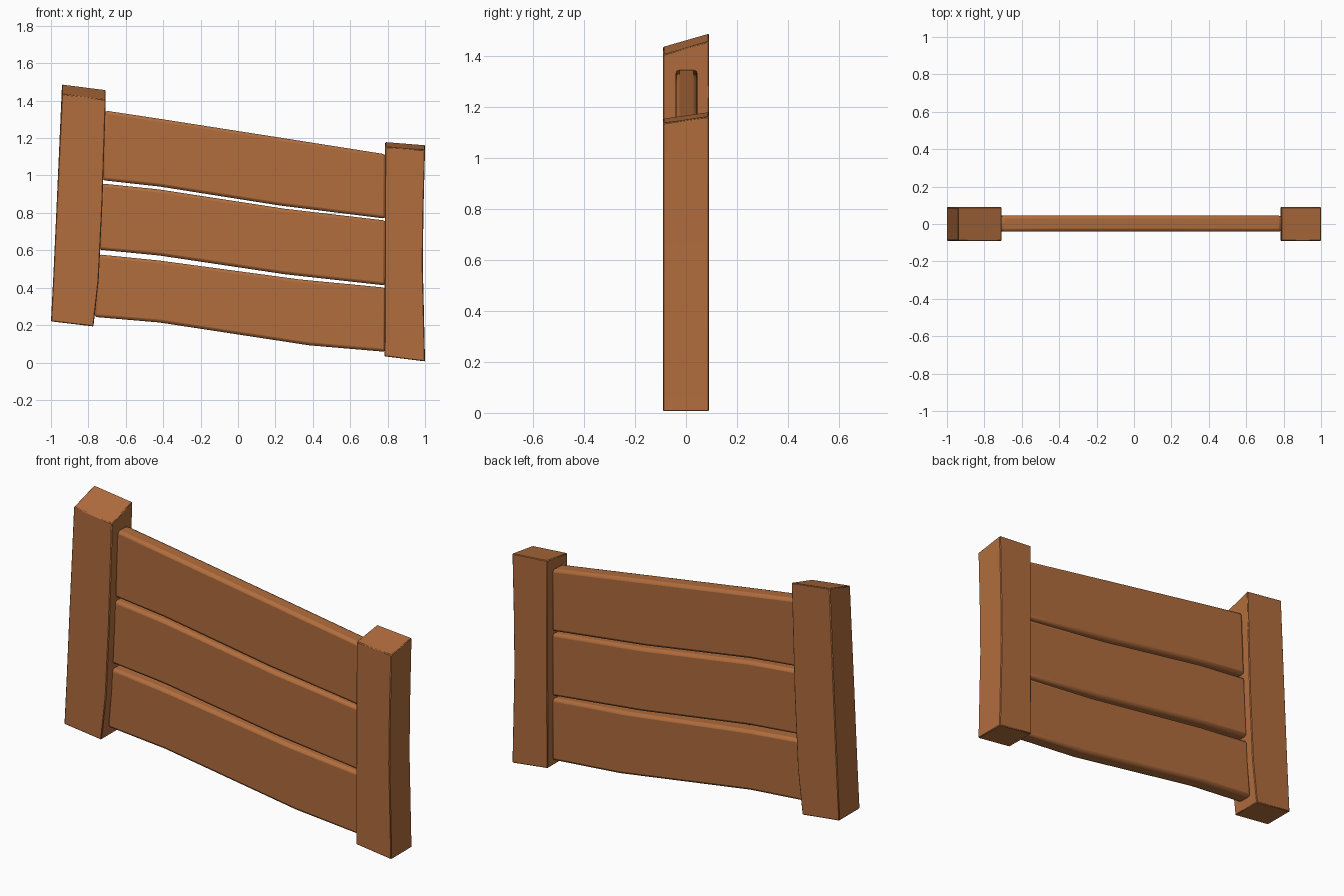
import bpy, bmesh, math

if "Cube" in bpy.data.objects:
    bpy.data.objects.remove(bpy.data.objects["Cube"])

wood = bpy.data.materials.new("warm brown wood")
wood.diffuse_color = (0.44, 0.153, 0.047, 1)
wood.use_nodes = True
wood.node_tree.nodes["Principled BSDF"].inputs["Base Color"].default_value = wood.diffuse_color


def loft(name, rings, bevel, segments):
    """Skin a row of four-cornered rings, cap the ends and soften the edges."""
    bm = bmesh.new()
    rows = [[bm.verts.new(p) for p in ring] for ring in rings]
    for a, b in zip(rows, rows[1:]):
        for i in range(4):
            j = (i + 1) % 4
            bm.faces.new((a[i], a[j], b[j], b[i]))
    bm.faces.new(rows[0])
    bm.faces.new(rows[-1])
    bmesh.ops.recalc_face_normals(bm, faces=bm.faces)
    mesh = bpy.data.meshes.new(name)
    bm.to_mesh(mesh)
    bm.free()
    mesh.materials.append(wood)
    obj = bpy.data.objects.new(name, mesh)
    bpy.context.collection.objects.link(obj)
    mod = obj.modifiers.new("soft edges", 'BEVEL')
    mod.width, mod.segments = bevel, segments
    mod.limit_method, mod.angle_limit = 'ANGLE', math.radians(40)
    bpy.ops.object.select_all(action='DESELECT')
    obj.select_set(True)
    bpy.context.view_layer.objects.active = obj
    bpy.ops.object.shade_smooth_by_angle(angle=math.radians(30))


def post(name, levels):
    # level: left x, left z, right x, right z, rise towards the back
    d = 0.09
    loft(name, [[(xl, -d, zl), (xr, -d, zr), (xr, d, zr + up), (xl, d, zl + up)]
                for xl, zl, xr, zr, up in levels], 0.004, 1)


def plank(name, columns):
    # column: x at top, top z, x at bottom, bottom z
    f, b = -0.041, 0.045
    loft(name, [[(xt, f, zt), (xt, b, zt), (xb, b, zb), (xb, f, zb)]
                for xt, zt, xb, zb in columns], 0.016, 2)


# Posts: leaning left one, upright right one with a slight waist
post("left_post", [(-1.0, 0.22, -0.773, 0.193, 0),
                   (-0.987, 0.47, -0.745, 0.44, 0),
                   (-0.968, 0.88, -0.725, 0.85, 0),
                   (-0.941, 1.435, -0.707, 1.405, 0.052)])
post("right_post", [(0.783, 0.033, 1.0, 0.006, 0),
                    (0.785, 0.55, 0.988, 0.53, 0),
                    (0.785, 0.85, 0.992, 0.83, 0),
                    (0.787, 1.153, 1.0, 1.136, 0.026)])

# Sagging planks, butted against the posts
plank("top_plank", [(-0.712, 1.347, -0.728, 0.975), (-0.42, 1.303, -0.42, 0.941),
                    (0.22, 1.203, 0.22, 0.84), (0.79, 1.113, 0.79, 0.769)])
plank("middle_plank", [(-0.73, 0.957, -0.748, 0.604), (-0.42, 0.925, -0.42, 0.572),
                       (0.25, 0.822, 0.25, 0.472), (0.79, 0.759, 0.79, 0.412)])
plank("bottom_plank", [(-0.748, 0.578, -0.77, 0.244), (-0.42, 0.545, -0.42, 0.214),
                       (0.33, 0.444, 0.38, 0.092), (0.79, 0.4, 0.79, 0.057)])
